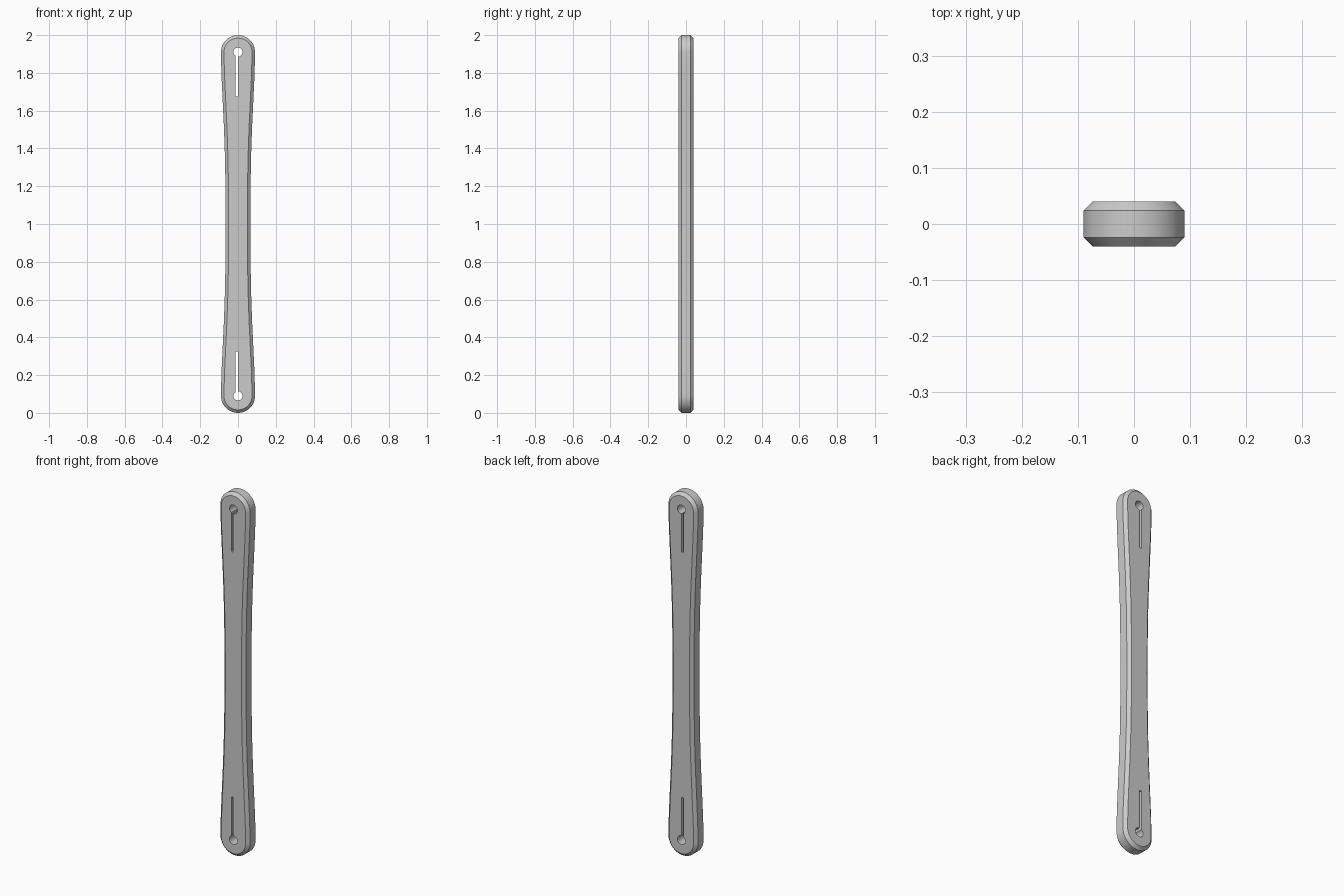
import bpy, bmesh, math

if "Cube" in bpy.data.objects:
    bpy.data.objects.remove(bpy.data.objects["Cube"])


def prism(name, pts, half, chamfer=0.0):
    """Extrude an x-z outline symmetrically along y, optionally chamfering both rims."""
    bm = bmesh.new()
    base = bm.faces.new([bm.verts.new((x, -half, z)) for x, z in pts])
    ext = bmesh.ops.extrude_face_region(bm, geom=[base])["geom"]
    bmesh.ops.translate(bm, vec=(0, 2 * half, 0),
                        verts=[v for v in ext if isinstance(v, bmesh.types.BMVert)])
    bmesh.ops.recalc_face_normals(bm, faces=bm.faces)
    if chamfer:
        rims = [e for e in bm.edges
                if abs(e.verts[0].co.y - e.verts[1].co.y) < 1e-6]
        bmesh.ops.bevel(bm, geom=rims, offset=chamfer, offset_type='OFFSET',
                        segments=1, profile=0.5, affect='EDGES')
    mesh = bpy.data.meshes.new(name)
    bm.to_mesh(mesh)
    bm.free()
    ob = bpy.data.objects.new(name, mesh)
    bpy.context.collection.objects.link(ob)
    return ob


# Bar outline: rounded end, flared side, mirrored to all four quarters
R = 0.09
side = [(0.088, 0.2), (0.081, 0.35), (0.074, 0.5), (0.069, 0.65), (0.066, 0.82)]
arc = [(R * math.cos(a), R - R * math.sin(a))
       for a in (math.radians(90 - 90 * i / 16) for i in range(17))]
right_low = arc + side + [(0.065, 1.0)]
right = right_low + [(x, 2 - z) for x, z in right_low[-2::-1]]
outline = right + [(-x, z) for x, z in right[-2:0:-1]]
bar = prism("slotted_bar", outline, 0.04, 0.016)

# Keyhole cutters: round hole with a narrow slot running towards the middle
r, x0, x1, slot_end = 0.024, -0.013, -0.001, 0.325
start, stop = math.acos(x0 / r), math.acos(x1 / r) + 2 * math.pi
keyhole = [(r * math.cos(start + (stop - start) * i / 32),
            R + r * math.sin(start + (stop - start) * i / 32)) for i in range(33)]
keyhole += [(x1, slot_end), (x0, slot_end)]

for name, pts in (("lower_keyhole_cutter", keyhole),
                  ("upper_keyhole_cutter", [(x, 2 - z) for x, z in keyhole])):
    cutter = prism(name, pts, 0.1)
    mod = bar.modifiers.new(name, 'BOOLEAN')
    mod.operation = 'DIFFERENCE'
    mod.solver = 'EXACT'
    mod.object = cutter
    bpy.context.view_layer.objects.active = bar
    bpy.ops.object.modifier_apply(modifier=mod.name)
    bpy.data.objects.remove(cutter)

# Smooth rounded sides, crisp chamfers
bpy.ops.object.select_all(action='DESELECT')
bar.select_set(True)
bpy.context.view_layer.objects.active = bar
bpy.ops.object.shade_smooth_by_angle(angle=math.radians(30))
